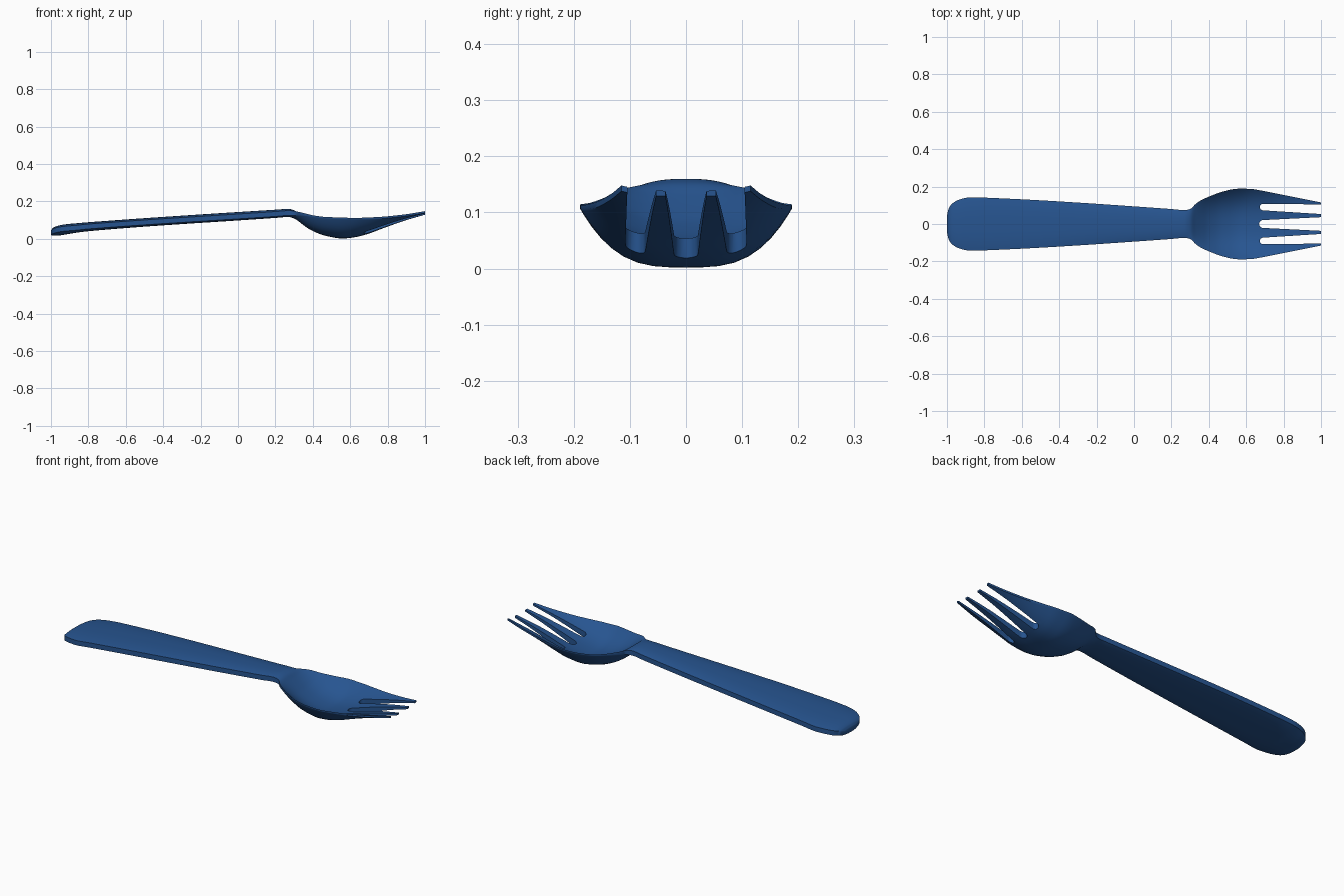
import bpy, bmesh, math

if "Cube" in bpy.data.objects:
    bpy.data.objects.remove(bpy.data.objects["Cube"])

# Stations along the fork: x, half width, rim z, top centre z, bottom centre z, edge thickness
STATIONS = [
    (-1.0, .045, .042, .045, .020, .018),
    (-.99, .085, .052, .058, .017, .024),
    (-.97, .111, .060, .068, .017, .026),
    (-.93, .132, .067, .077, .022, .026),
    (-.87, .143, .072, .083, .032, .026),
    (-.80, .141, .079, .089, .041, .026),
    (.20, .080, .146, .156, .112, .026),
    (.27, .074, .151, .160, .117, .026),
    (.30, .080, .149, .153, .109, .024),
    (.33, .108, .143, .130, .089, .018),
    (.36, .128, .136, .107, .066, .012),
    (.40, .146, .126, .080, .042, .008),
    (.47, .172, .117, .050, .016, .006),
    (.56, .189, .114, .034, .002, .006),
    (.62, .188, .112, .043, .008, .006),
    (.69, .177, .114, .059, .025, .008),
    (.78, .159, .119, .085, .058, .010),
    (.90, .135, .132, .117, .100, .010),
    (1.0, .115, .148, .138, .129, .010),
]


def sample(x):
    """Monotone smooth interpolation between stations."""
    xs = [s[0] for s in STATIONS]
    i = max(k for k in range(len(xs) - 1) if xs[k] <= x + 1e-9)
    h = xs[i + 1] - xs[i]
    u = (x - xs[i]) / h

    def slope(k, c):
        return (STATIONS[k + 1][c] - STATIONS[k][c]) / (xs[k + 1] - xs[k])

    def tangent(k, c):
        if k == 0:
            return slope(0, c)
        if k == len(xs) - 1:
            return slope(k - 1, c)
        a, b = slope(k - 1, c), slope(k, c)
        return 0 if a * b <= 0 else 2 * a * b / (a + b)

    return [(2*u**3 - 3*u**2 + 1) * STATIONS[i][c] + (u**3 - 2*u*u + u) * h * tangent(i, c)
            + (3*u*u - 2*u**3) * STATIONS[i + 1][c] + (u**3 - u*u) * h * tangent(i + 1, c)
            for c in range(1, 6)]


def section(x, n=20):
    """Closed cross-section: top from left to right, bottom back again."""
    w, rim, top, bot, edge = sample(x)
    ts = [math.sin(math.pi * (k / n - .5)) for k in range(n + 1)]
    upper = [(x, t * w, rim + (top - rim) * (1 - abs(t) ** 2.6)) for t in ts]
    low = rim - edge
    lower = [(x, t * w, low + (bot - low) * (1 - abs(t) ** 3.2)) for t in reversed(ts)]
    return upper + lower


def mesh_object(name, bm):
    bmesh.ops.recalc_face_normals(bm, faces=bm.faces[:])
    me = bpy.data.meshes.new(name)
    bm.to_mesh(me)
    bm.free()
    ob = bpy.data.objects.new(name, me)
    bpy.context.collection.objects.link(ob)
    return ob


# Handle and bowl as one lofted body
xs = []
for a, b in zip(STATIONS, STATIONS[1:]):
    steps = 16 if b[0] - a[0] > .5 else 4
    xs += [a[0] + (b[0] - a[0]) * k / steps for k in range(steps)]
xs.append(1.0)
bm = bmesh.new()
rings = [[bm.verts.new(p) for p in section(x)] for x in xs]
for r, s in zip(rings, rings[1:]):
    for k in range(len(r)):
        m = (k + 1) % len(r)
        bm.faces.new((r[k], r[m], s[m], s[k]))
bm.faces.new(rings[0])
bm.faces.new(rings[-1])
fork = mesh_object("fork", bm)

# Three round-ended slots that leave four tapering tines
bm = bmesh.new()
for side in (-1, 0, 1):
    # slot edges at the root and beyond the tips
    lo0, hi0, lo1, hi1 = (-.021, .021, -.039, .039) if side == 0 else (.073, .108, .050, .104)
    r, mid = (hi0 - lo0) / 2, (hi0 + lo0) / 2
    outline = [(1.05, lo1), (1.05, hi1)]
    for k in range(9):
        a = math.pi * k / 8
        outline.append((.69 - r * math.sin(a), mid + r * math.cos(a)))
    sgn = side or 1
    loops = [[bm.verts.new((x, y * sgn, z)) for x, y in outline] for z in (-.1, .3)]
    bm.faces.new(loops[0])
    bm.faces.new(loops[1])
    for k in range(len(outline)):
        m = (k + 1) % len(outline)
        bm.faces.new((loops[0][k], loops[0][m], loops[1][m], loops[1][k]))
cutter = mesh_object("slot_cutter", bm)
cutter.hide_render = True

mod = fork.modifiers.new("slots", 'BOOLEAN')
mod.operation = 'DIFFERENCE'
mod.solver = 'EXACT'
mod.object = cutter
bpy.context.view_layer.objects.active = fork
fork.select_set(True)
bpy.ops.object.modifier_apply(modifier="slots")
bpy.data.objects.remove(cutter)

# Blue plastic and smooth shading
mat = bpy.data.materials.new("blue_plastic")
mat.diffuse_color = (.02, .09, .28, 1)
mat.use_nodes = True
mat.node_tree.nodes["Principled BSDF"].inputs["Base Color"].default_value = mat.diffuse_color
fork.data.materials.clear()
fork.data.materials.append(mat)
bpy.ops.object.shade_smooth_by_angle(angle=math.radians(40))
